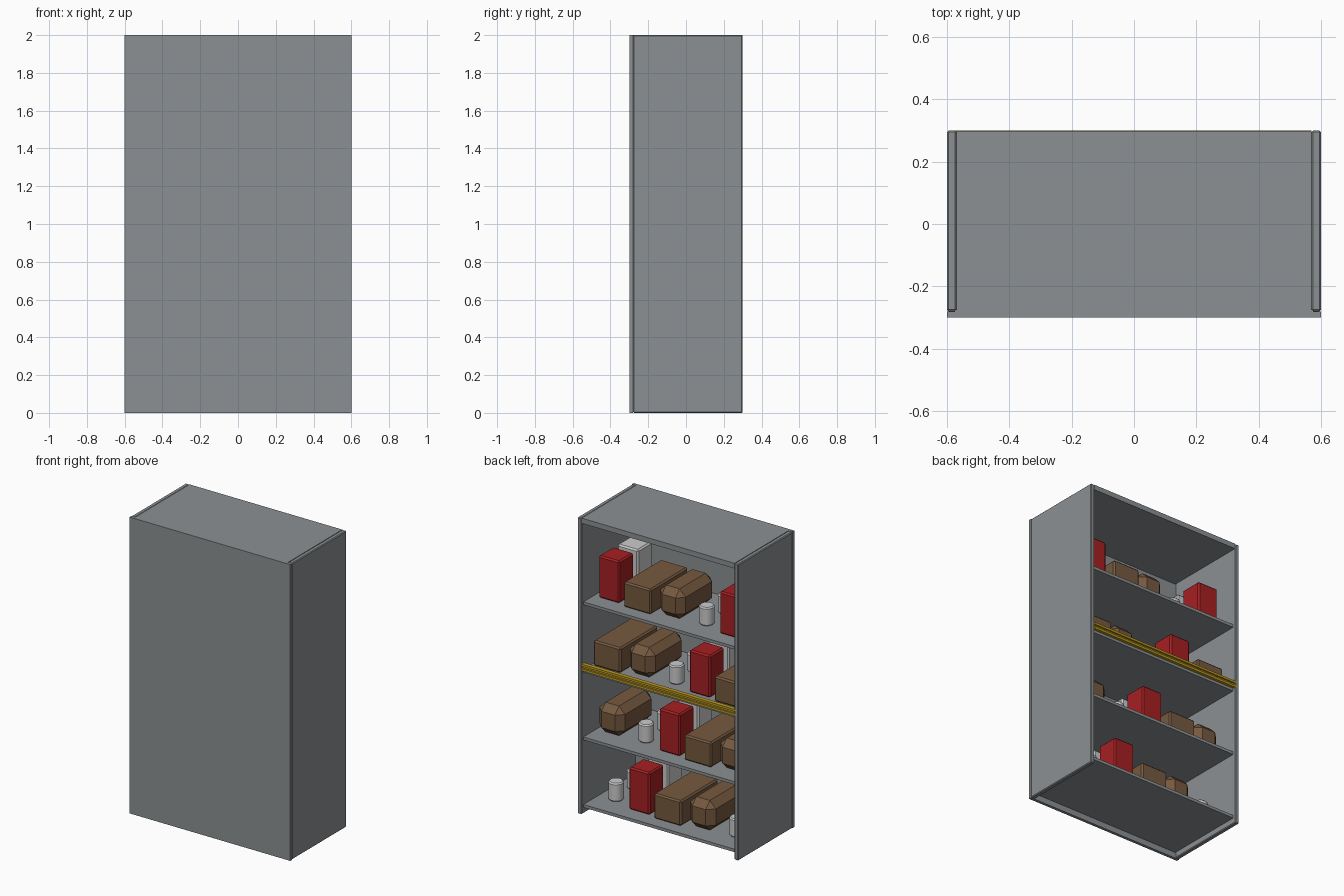
import bpy
import bmesh
from mathutils import Matrix, Vector

default = bpy.data.objects.get("Cube")
if default:
    bpy.data.objects.remove(default)


def material(name, rgb):
    mat = bpy.data.materials.new(name)
    mat.use_nodes = True
    colour = (*rgb, 1)
    mat.diffuse_color = colour
    mat.node_tree.nodes["Principled BSDF"].inputs["Base Color"].default_value = colour
    return mat


GREY = material("grey metal", (0.26, 0.28, 0.29))
RED = material("red", (0.38, 0.014, 0.016))
BROWN = material("brown cardboard", (0.18, 0.10, 0.05))
WHITE = material("off white", (0.60, 0.60, 0.60))
YELLOW = material("yellow", (0.50, 0.32, 0.015))


def finish(name, bm, mat, bevel=0):
    mesh = bpy.data.meshes.new(name)
    bm.to_mesh(mesh)
    bm.free()
    mesh.materials.append(mat)
    obj = bpy.data.objects.new(name, mesh)
    bpy.context.collection.objects.link(obj)
    if bevel:
        mod = obj.modifiers.new("edge chamfer", "BEVEL")
        mod.width = bevel
        mod.segments = 1
        mod.limit_method = "ANGLE"
    return obj


def box(name, mat, x, y, z, bevel=0):
    """Box from (min, max) pairs on each axis."""
    size = Vector((x[1] - x[0], y[1] - y[0], z[1] - z[0]))
    centre = Vector((sum(x), sum(y), sum(z))) / 2
    bm = bmesh.new()
    bmesh.ops.create_cube(bm, size=1, matrix=Matrix.Translation(centre) @ Matrix.Diagonal((*size, 1)))
    return finish(name, bm, mat, bevel)


def standing_box(name, mat, x, y, z, size, bevel):
    """Box resting on height z, centred on x and y."""
    w, d, h = size
    return box(name, mat, (x - w / 2, x + w / 2), (y - d / 2, y + d / 2), (z, z + h), bevel)


def can(name, x, y, z):
    bm = bmesh.new()
    radius, height = 0.048, 0.125
    bmesh.ops.create_cone(bm, cap_ends=True, segments=16, radius1=radius, radius2=radius,
                          depth=height, matrix=Matrix.Translation((x, y, z + height / 2)))
    obj = finish(name, bm, WHITE, 0.008)
    bpy.ops.object.select_all(action="DESELECT")
    obj.select_set(True)
    bpy.context.view_layer.objects.active = obj
    bpy.ops.object.shade_smooth_by_angle()


# Cabinet shell, open at the rear
W, D, H, T = 0.6, 0.3, 2.0, 0.03
box("front_panel", GREY, (-W, W), (-D, -D + 0.02), (0, H))
for side, sign in (("left", 1), ("right", -1)):
    edges = sorted((sign * W, sign * (W - T)))
    box(side + "_side_panel", GREY, edges, (-D + 0.02, D), (0, H), 0.005)
box("top_panel", GREY, (-W + T, W - T), (-D + 0.02, D - 0.002), (H - 0.035, H))

# Shelves
SPACING, FIRST = 0.456, 0.04
tops = []
for level in range(4):
    z = FIRST + level * SPACING
    tops.append(z + 0.02)
    box(f"shelf_{level}", GREY, (-W + T, W - T), (-D + 0.02, D - 0.02), (z, z + 0.02))

# Yellow locking rail with a channel along its rear
box("rail_core", YELLOW, (-W + T, W - T), (0.272, 0.288), (0.97, 1.015))
for name, z in (("rail_lower_lip", 0.97), ("rail_upper_lip", 1.0)):
    box(name, YELLOW, (-W + T / 2, W - T), (0.272, D), (z, z + 0.015))

# Stored goods: the four kinds shift one column on each shelf
for level, z in enumerate(tops):
    for column in range(5):
        x = 0.452 - column * 0.226
        kind = (column + 3 - level) % 4
        tag = f"_{level}_{column}"
        if kind == 0:
            for name, mat, y in (("red_box", RED, 0.1), ("white_box", WHITE, -0.1)):
                standing_box(name + tag, mat, x, y, z, (0.156, 0.156, 0.285), 0.01)
        elif kind == 1:
            standing_box("crate" + tag, BROWN, x, 0, z, (0.204, 0.4, 0.17), 0.01)
        elif kind == 2:
            standing_box("sack" + tag, BROWN, x, 0, z, (0.19, 0.37, 0.2), 0.045)
        else:
            for name, y in (("rear_can", 0.1), ("inner_can", -0.1)):
                can(name + tag, x, y, z)
